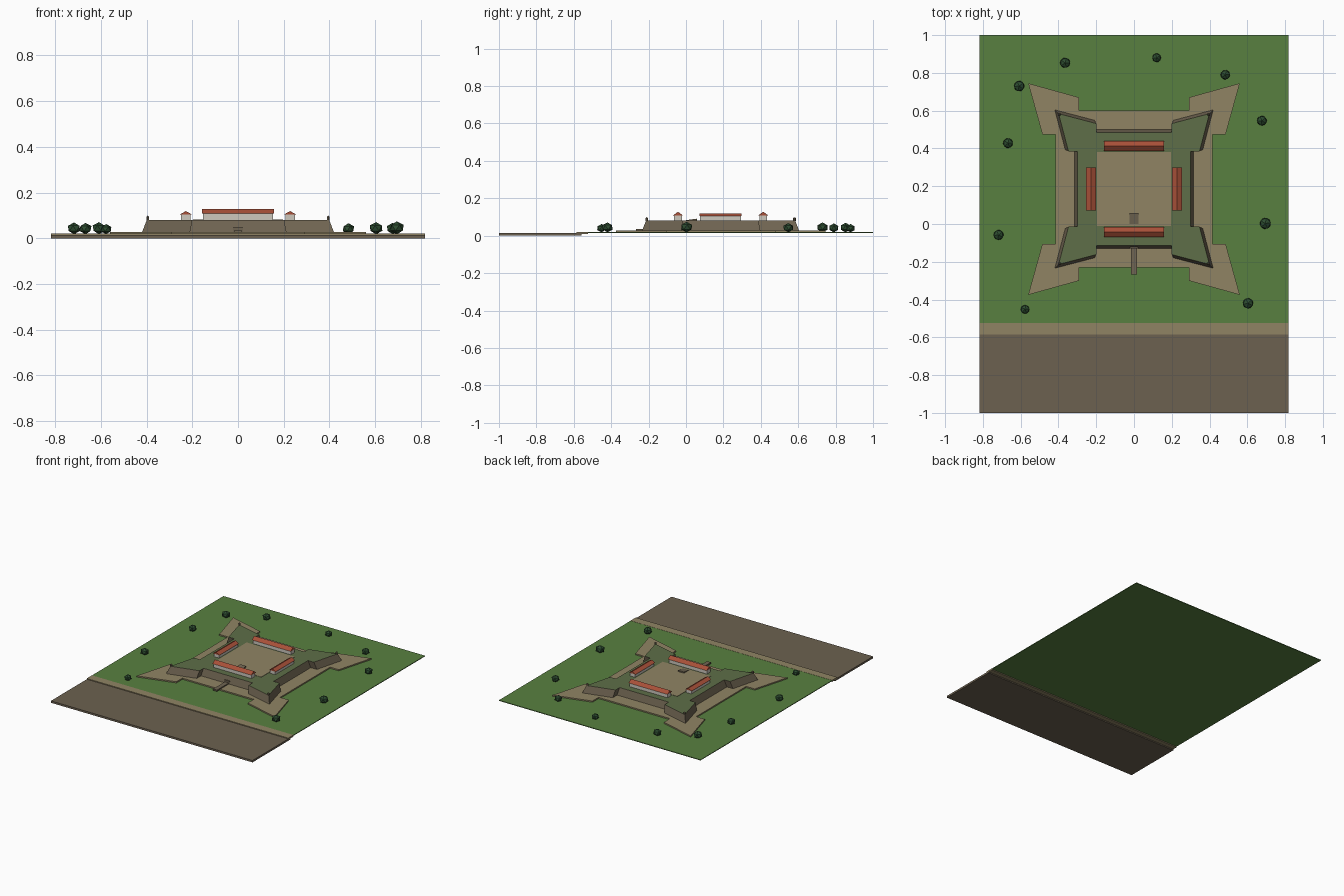
import bpy
import bmesh
from math import pi, radians
from mathutils import Matrix, Vector

cube = bpy.data.objects.get("Cube")
if cube:
    bpy.data.objects.remove(cube)


def material(name, r, g, b):
    """Flat colour from sRGB 0-255, stored as linear values."""
    col = [((c / 255 + 0.055) / 1.055) ** 2.4 for c in (r, g, b)] + [1]
    m = bpy.data.materials.new(name)
    m.use_nodes = True
    m.diffuse_color = col
    m.node_tree.nodes["Principled BSDF"].inputs["Base Color"].default_value = col
    return m


GRASS = material("grass", 88, 128, 64)
SAND = material("sand", 144, 132, 100)
WATER = material("muddy water", 108, 97, 80)
STONE = material("stone", 112, 101, 82)
TURF = material("rampart turf", 94, 110, 72)
PLASTER = material("plaster", 205, 200, 190)
TILE = material("roof tile", 168, 80, 56)
LEAF = material("foliage", 45, 76, 48)

CENTRE = Vector((0, 0.185, 0))
DECK = 0.08


def finish(name, bm, *mats):
    bmesh.ops.recalc_face_normals(bm, faces=bm.faces)
    me = bpy.data.meshes.new(name)
    bm.to_mesh(me)
    bm.free()
    for m in mats:
        me.materials.append(m)
    ob = bpy.data.objects.new(name, me)
    bpy.context.collection.objects.link(ob)
    return ob


def box(name, x, y, z, mat):
    """Box from (low, high) ranges on each axis."""
    bm = bmesh.new()
    size = [b - a for a, b in (x, y, z)]
    mid = [(a + b) / 2 for a, b in (x, y, z)]
    bmesh.ops.create_cube(bm, size=1, matrix=Matrix.Translation(mid) @ Matrix.Diagonal((*size, 1)))
    return finish(name, bm, mat)


def star_prism(name, corner, z0, z1, top_scale, mats):
    """Four-bastion star: one corner turned four times, tapering to the top."""
    bm = bmesh.new()
    ring = [Matrix.Rotation(k * pi / 2, 3, "Z") @ Vector((x, y, 0))
            for k in range(4) for x, y in corner]
    low = [bm.verts.new(CENTRE + p + Vector((0, 0, z0))) for p in ring]
    high = [bm.verts.new(CENTRE + p * top_scale + Vector((0, 0, z1))) for p in ring]
    bm.faces.new(low)
    top = bm.faces.new(high)
    top.material_index = len(mats) - 1
    n = len(ring)
    for i in range(n):
        j = (i + 1) % n
        bm.faces.new((low[i], low[j], high[j], high[i]))
    return finish(name, bm, *mats)


def extruded(name, profile, length, mat):
    """Profile in the y-z plane pulled along x, centred on x = 0."""
    bm = bmesh.new()
    face = bm.faces.new([bm.verts.new((-length / 2, y, z)) for y, z in profile])
    new = bmesh.ops.extrude_face_region(bm, geom=[face])["geom"]
    bmesh.ops.translate(bm, vec=(length, 0, 0), verts=[v for v in new if isinstance(v, bmesh.types.BMVert)])
    return finish(name, bm, mat)


def barrack(side, angle, length, eaves, ridge):
    """Long house with a gabled roof, turned about the parade ground."""
    place = Matrix.Translation(CENTRE) @ Matrix.Rotation(angle, 4, "Z") @ Matrix.Translation((0, 0.228, 0))
    w, r = 0.021, 0.027
    walls = [(-w, DECK), (w, DECK), (w, eaves), (-w, eaves)]
    roof = [(-r, eaves), (r, eaves), (0, ridge)]
    extruded(side + "_barrack_walls", walls, length - 0.008, PLASTER).matrix_world = place
    extruded(side + "_barrack_roof", roof, length, TILE).matrix_world = place


# Ground: river, beach and lawn
box("river", (-0.818, 0.818), (-1, -0.56), (0, 0.014), WATER)
box("beach", (-0.818, 0.818), (-0.585, -0.525), (0.008, 0.02), SAND)
box("lawn", (-0.818, 0.818), (-0.53, 1), (0.014, 0.019), GRASS)

# Dry moat bed and battered fort walls
star_prism("moat_bed", [(0.415, 0.29), (0.485, 0.29), (0.56, 0.56), (0.29, 0.485), (0.29, 0.415)],
           0.017, 0.028, 1, [SAND])
star_prism("fort_walls", [(0.315, 0.21), (0.365, 0.21), (0.42, 0.42), (0.21, 0.365), (0.21, 0.315)],
           0.026, DECK, 0.95, [STONE, TURF])
box("parade_ground", (-0.196, 0.196), (-0.01, 0.38), (DECK - 0.004, DECK + 0.002), SAND)

# Barracks on the four sides of the parade ground
for side, angle in (("back", 0), ("front", pi)):
    barrack(side, angle, 0.316, 0.108, 0.128)
for side, angle in (("right", pi / 2), ("left", -pi / 2)):
    barrack(side, angle, 0.226, 0.104, 0.119)

# Sentry turrets on the bastion tips
for sx, sy, name in ((-1, -1, "front_right"), (1, -1, "front_left"), (-1, 1, "back_right"), (1, 1, "back_left")):
    bm = bmesh.new()
    at = CENTRE + Vector((sx * 0.395, sy * 0.395, DECK + 0.006))
    bmesh.ops.create_cone(bm, cap_ends=True, segments=6, radius1=0.007, radius2=0.007, depth=0.014,
                          matrix=Matrix.Translation(at))
    bmesh.ops.create_cone(bm, cap_ends=True, segments=6, radius1=0.008, radius2=0, depth=0.006,
                          matrix=Matrix.Translation(at + Vector((0, 0, 0.01))))
    finish(name + "_turret", bm, STONE)

# Gate, bridge and the ramp inside
box("gate", (-0.021, 0.021), (-0.13, -0.1), (0.026, 0.05), STONE)
box("bridge", (-0.016, 0.016), (-0.267, -0.12), (0.026, 0.036), STONE)
extruded("inner_ramp", [(0, DECK), (0.058, DECK), (0.058, DECK + 0.011), (0, DECK + 0.003)], 0.048, STONE)

# Bushes: x, y, radius
bushes = [(-0.365, 0.853, 0.03), (0.12, 0.88, 0.026), (0.483, 0.79, 0.028), (-0.608, 0.73, 0.031),
          (-0.667, 0.428, 0.029), (0.677, 0.547, 0.029), (0.695, 0.003, 0.033), (-0.717, -0.058, 0.03),
          (-0.577, -0.452, 0.026), (0.604, -0.42, 0.031)]
for i, (x, y, r) in enumerate(bushes):
    bm = bmesh.new()
    bmesh.ops.create_icosphere(bm, subdivisions=1, radius=r, matrix=Matrix.Translation((x, y, 0.018 + r * 0.85))
                               @ Matrix.Rotation(radians(37 * i), 4, "Z") @ Matrix.Diagonal((1, 1, 0.85, 1)))
    finish(f"bush_{i + 1}", bm, LEAF)
